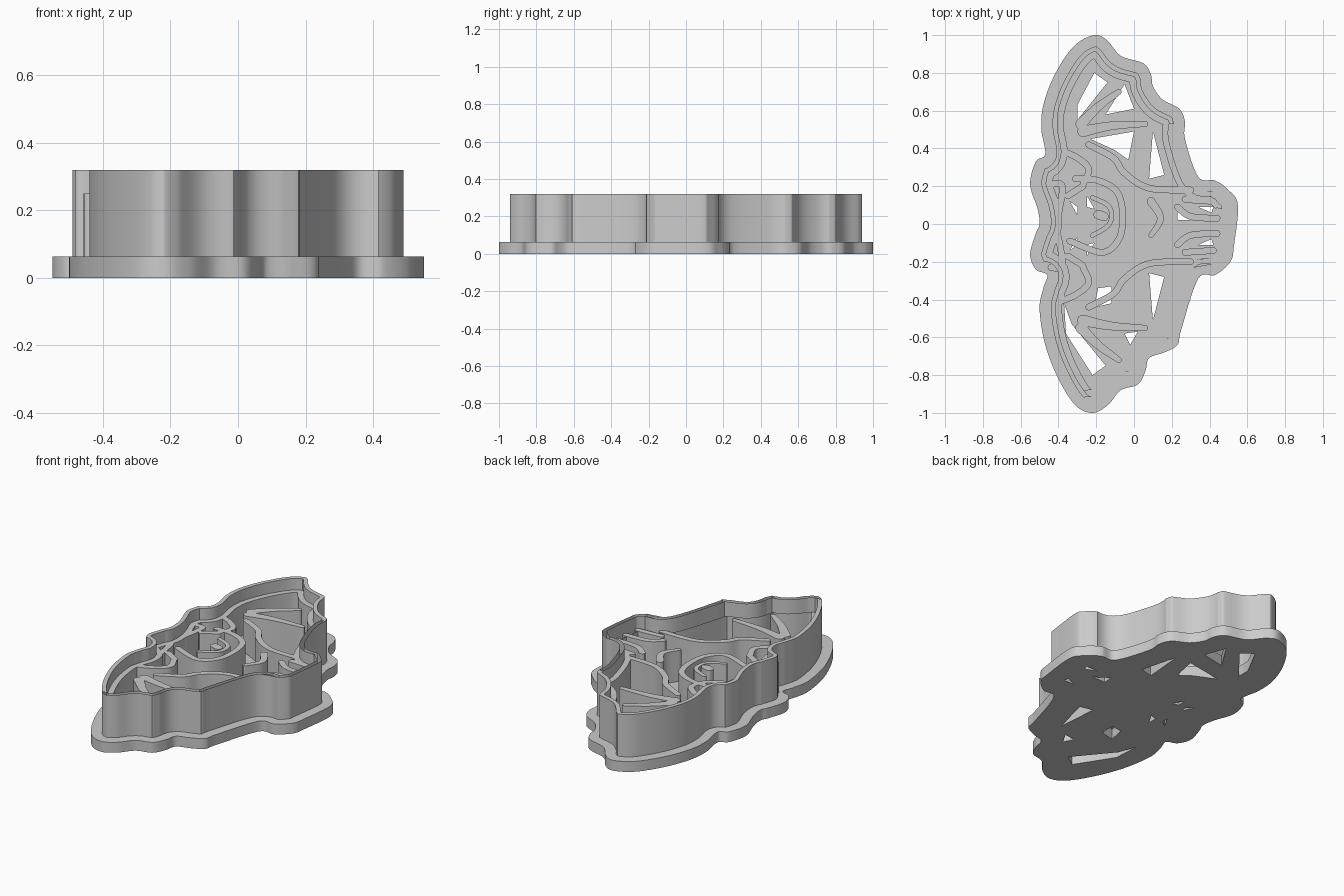
import bpy
import math
from mathutils import Vector

BASE_TOP, RIDGE_TOP, WALL_TOP = 0.063, 0.25, 0.32
AXIS = -0.01  # the y of the line that both halves mirror across

if "Cube" in bpy.data.objects:
    bpy.data.objects.remove(bpy.data.objects["Cube"], do_unlink=True)

plastic = bpy.data.materials.new("grey_plastic")
plastic.use_nodes = True
plastic.diffuse_color = (0.6, 0.6, 0.6, 1)
plastic.node_tree.nodes["Principled BSDF"].inputs["Base Color"].default_value = plastic.diffuse_color


def to_units(points):
    """Turn points in hundredths into vectors."""
    return [Vector(p) / 100 for p in points]


def mirrored(loop):
    """Reflect a path from the back half to the front half."""
    return [Vector((p.x, 2 * AXIS - p.y)) for p in loop]


def smooth_path(pts, closed, steps=8):
    """Round a few points into a dense Catmull-Rom path."""
    count = len(pts)

    def pick(i):
        return pts[i % count] if closed else pts[max(0, min(count - 1, i))]

    path = []
    for i in range(count if closed else count - 1):
        before, start, end, after = (pick(i + k) for k in (-1, 0, 1, 2))
        leave, arrive = (end - before) / 2, (after - start) / 2
        for s in range(steps):
            t = s / steps
            ease = t * t * (3 - 2 * t)
            path.append(start.lerp(end, ease) + leave * t * (1 - t) ** 2
                        - arrive * t * t * (1 - t))
    return path if closed else path + [pts[-1]]


def side_vector(path, i, closed):
    """Unit vector pointing to the right of the path at one point."""
    last = len(path) - 1
    after = path[(i + 1) % len(path)] if closed else path[min(i + 1, last)]
    before = path[i - 1] if closed else path[max(i - 1, 0)]
    along = (after - before).normalized()
    return Vector((along.y, -along.x))


def inset(path, distance):
    """Move a clockwise outline inwards and drop the points that fold over."""
    moved = [p + side_vector(path, i, True) * distance for i, p in enumerate(path)]
    return [q for q in moved if min((q - p).length for p in path) > distance - 0.004]


def stroke(path, width, taper):
    """Outline of a round-ended line, optionally thinner towards its end."""
    last = len(path) - 1
    right, left = [], []
    for i, p in enumerate(path):
        half = width / 2 * (1 - taper * i / last)
        side = side_vector(path, i, False) * half
        right.append(p + side)
        left.append(p - side)

    def cap(centre, start):
        angle = math.atan2(start.y, start.x)
        turns = [angle + math.pi * k / 6 for k in range(1, 6)]
        return [centre + Vector((math.cos(a), math.sin(a))) * start.length for a in turns]

    return (right + cap(path[-1], right[-1] - path[-1])
            + left[::-1] + cap(path[0], left[0] - path[0]))


def slab(name, loops, bottom, top):
    """Extrude flat loops; loops inside the first one become holes."""
    curve = bpy.data.curves.new(name, "CURVE")
    curve.dimensions = "2D"
    curve.fill_mode = "BOTH"
    curve.extrude = (top - bottom) / 2
    for loop in loops:
        spline = curve.splines.new("POLY")
        spline.points.add(len(loop) - 1)
        for point, p in zip(spline.points, loop):
            point.co = (p.x, p.y, 0, 1)
        spline.use_cyclic_u = True
    curve.materials.append(plastic)
    obj = bpy.data.objects.new(name, curve)
    bpy.context.collection.objects.link(obj)
    obj.location.z = (top + bottom) / 2
    bpy.ops.object.select_all(action="DESELECT")
    obj.select_set(True)
    bpy.context.view_layer.objects.active = obj
    bpy.ops.object.convert(target="MESH")
    bpy.ops.object.shade_smooth_by_angle(angle=math.radians(30))


def ridge(name, points, width=0.035, taper=0.0):
    """Raise one line from the base."""
    line = stroke(smooth_path(points, False), width, taper)
    slab(name, [line], BASE_TOP, RIDGE_TOP)


def ridge_pair(name, points, width=0.035, taper=0.0):
    """Raise the same line on the back and the front half."""
    path = to_units(points)
    ridge("back_" + name, path, width, taper)
    ridge("front_" + name, mirrored(path), width, taper)


# Outer edge of the foot flange, clockwise from the tip of the back wing
back_wing_edge = [(-21, 100), (-14, 97), (-7, 89), (5, 85), (9, 79), (10, 73),
                  (15, 66), (24, 61), (27, 54), (27, 45), (34, 25)]
feet_edge = [(43, 23), (50, 18), (55, 10), (53, -11), (51, -20), (43, -27), (34, -29)]
front_wing_edge = [(25, -56), (23, -64), (16, -68), (8, -71), (6, -78), (2, -85),
                   (-7, -88), (-14, -96), (-22, -100), (-31, -96), (-40, -82),
                   (-47, -64), (-50, -45), (-48, -34), (-46, -27)]
head_edge = [(-52, -24), (-55, -16), (-52, -5), (-50, 0), (-51, 8), (-55, 21),
             (-52, 33), (-47, 37)]
back_wing_rear = [(-49, 50), (-48, 63), (-42, 79), (-32, 94)]
outline = smooth_path(to_units(back_wing_edge + feet_edge + front_wing_edge
                               + head_edge + back_wing_rear), True)
wall_outer, wall_inner, ridge_inner = (inset(outline, d) for d in (0.06, 0.085, 0.118))

# Openings through the base
single_openings = [
    [(-21, 80), (-14, 75), (-30, 55), (-30, 63)],
    [(-5, 74), (0, 61), (-15, 58)],
    [(-23, 45), (0, 49), (-3, 34), (-10, 39)],
    [(-37, -42), (-36, -58), (-22, -80), (-15, -75), (-33, -53)],
    [(-19, -34), (-12, -33), (-12, -42), (-21, -44)],
    [(-5, -58), (2, -57), (-2, -64)],
    [(23, 8), (32, 2), (23, 2)],
]
paired_openings = [
    [(10, 49), (16, 26), (8, 24)],
    [(-34, 12), (-30, 9), (-30, 5)],
    [(-25, 15), (-21, 8), (-25, 9)],
    [(34, 9), (42, 9), (41, 6)],
]
openings = [to_units(loop) for loop in single_openings]
for loop in paired_openings:
    openings += [to_units(loop), mirrored(to_units(loop))]

slab("base_plate", [outline] + openings, 0, BASE_TOP)
slab("cutting_wall", [wall_outer, wall_inner], BASE_TOP, WALL_TOP)
slab("outline_ridge", [wall_inner, ridge_inner], BASE_TOP, RIDGE_TOP)

# Raised wing lines
ridge_pair("wing_short_finger", [(-28, 53), (-19, 62), (-8, 70)], 0.06, 0.5)
ridge_pair("wing_long_finger", [(-27, 49), (-12, 52), (6, 53)], 0.06, 0.5)
ridge_pair("wing_arm", [(-39, 39), (-30, 35), (-24, 29), (-27, 21)])
ridge_pair("wing_hem", [(-24, 42), (-11, 35), (-5, 27), (8, 19), (30, 18)])

# Raised lines of the ears and feet
ridge_pair("ear", [(-44, 21), (-38, 20), (-40, 5)])
ridge_pair("ear_fold", [(-35, 15), (-27, 20)])
ridge_pair("foot", [(23, 9), (30, 4), (44, 3)])
ridge_pair("toe", [(27, 13), (42, 12)])

# Raised lines of the head and belly
ridge("head_outline", to_units([(-31, 24), (-19, 23), (-9, 17), (-6, 5), (-8, -8),
                                (-17, -15), (-34, -9)]))
ridge("mouth", to_units([(-22, 14), (-13, 9), (-13, 0), (-22, -6)]), 0.025)
ridge("nose", to_units([(-19, 5), (-16, 4)]), 0.05)
ridge("belly_crescent", to_units([(9, 12), (14, 3), (9, -6)]), 0.045, 0.4)
